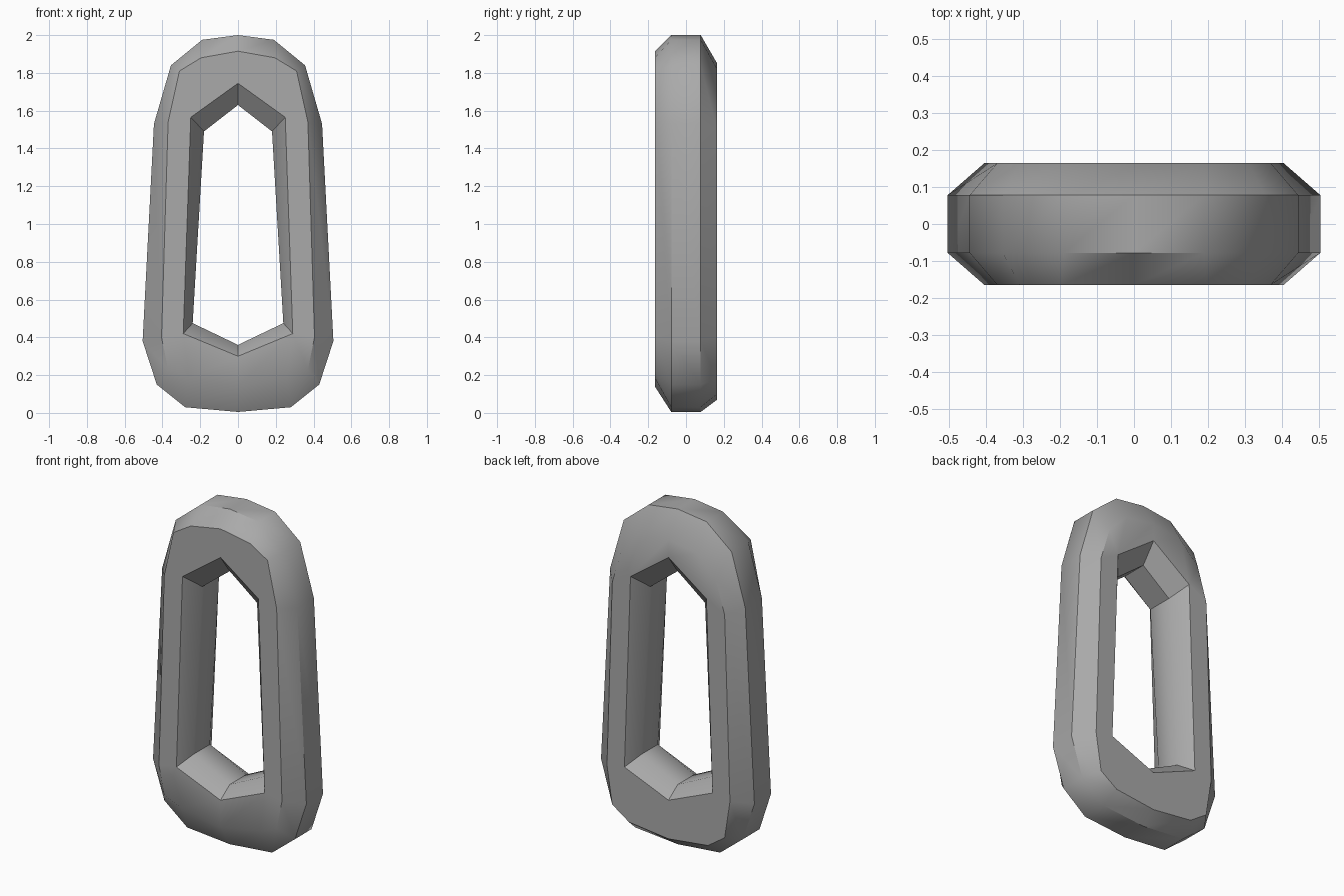
import bpy
import bmesh
import math

cube = bpy.data.objects.get("Cube")
if cube:
    bpy.data.objects.remove(cube, do_unlink=True)

# Plain metal
metal = bpy.data.materials.new("grey_metal")
metal.use_nodes = True
colour = (0.4, 0.4, 0.4, 1)
metal.diffuse_color = colour
metal.node_tree.nodes["Principled BSDF"].inputs["Base Color"].default_value = colour

# Half outlines (x, z), running from bottom centre up to top centre
rim = [(0, 0.005), (0.28, 0.03), (0.43, 0.15), (0.505, 0.38),
       (0.445, 1.53), (0.355, 1.84), (0.19, 1.975), (0, 2.0)]
front_face = [(0, 0.14), (0.26, 0.185), (0.37, 0.23), (0.405, 0.4),
              (0.37, 1.54), (0.31, 1.81), (0.195, 1.88), (0, 1.915)]
back_face = [(0, 0.07), (0.26, 0.1), (0.37, 0.175), (0.405, 0.4),
             (0.37, 1.5), (0.31, 1.7), (0.19, 1.82), (0, 1.85)]
hole_wide = [(0, 0.3), (0.29, 0.42), (0.25, 1.565), (0, 1.745)]
hole_narrow = [(0, 0.36), (0.24, 0.475), (0.18, 1.49), (0, 1.63)]


def spread(points):
    """Repeat the hole corners so they pair with the outer outline."""
    return [points[i] for i in (0, 1, 1, 1, 2, 2, 2, 3)]


def ring(bm, half, y):
    """Close a half outline by mirroring it in x."""
    loop = half + [(-x, z) for x, z in half[-2:0:-1]]
    return [bm.verts.new((x, y, z)) for x, z in loop]


# Chain link: loops wrapped around an eight-sided bar section
bm = bmesh.new()
rings = [ring(bm, half, y) for half, y in (
    (rim, -0.078), (front_face, -0.165),
    (spread(hole_wide), -0.165), (spread(hole_narrow), -0.078),
    (spread(hole_narrow), 0.078), (spread(hole_wide), 0.165),
    (back_face, 0.165), (rim, 0.078))]
for a, b in zip(rings, rings[1:] + rings[:1]):
    for i in range(len(a)):
        j = (i + 1) % len(a)
        bm.faces.new((a[i], a[j], b[j], b[i]))
bmesh.ops.remove_doubles(bm, verts=bm.verts, dist=0.0005)
bmesh.ops.recalc_face_normals(bm, faces=bm.faces)

mesh = bpy.data.meshes.new("chain_link")
bm.to_mesh(mesh)
bm.free()
mesh.materials.append(metal)
link = bpy.data.objects.new("chain_link", mesh)
bpy.context.collection.objects.link(link)

bpy.ops.object.select_all(action='DESELECT')
link.select_set(True)
bpy.context.view_layer.objects.active = link
bpy.ops.object.shade_smooth_by_angle(angle=math.radians(38))
